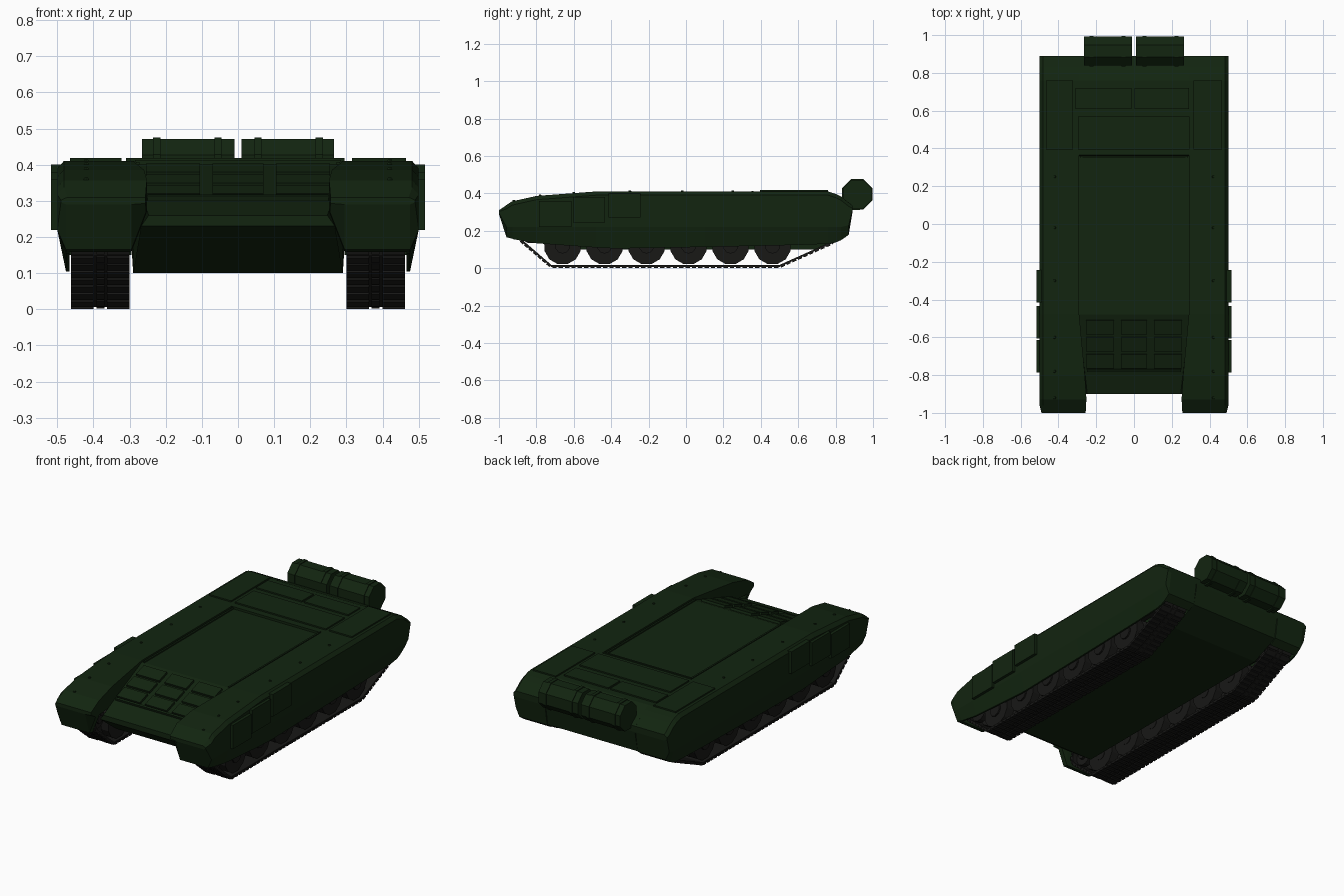
import bpy, bmesh, math
from mathutils import Vector, Matrix

if "Cube" in bpy.data.objects:
    bpy.data.objects.remove(bpy.data.objects["Cube"])


def paint(name, col):
    m = bpy.data.materials.new(name)
    m.diffuse_color = (*col, 1)
    m.use_nodes = True
    m.node_tree.nodes["Principled BSDF"].inputs["Base Color"].default_value = m.diffuse_color
    return m


GREEN = paint("dark_green", (0.006, 0.018, 0.005))
BLACK = paint("track_black", (0.009, 0.009, 0.008))


def finish(bm, name, mat):
    bmesh.ops.remove_doubles(bm, verts=bm.verts, dist=1e-5)
    bmesh.ops.recalc_face_normals(bm, faces=bm.faces)
    me = bpy.data.meshes.new(name)
    bm.to_mesh(me)
    bm.free()
    me.materials.append(mat)
    ob = bpy.data.objects.new(name, me)
    bpy.context.collection.objects.link(ob)
    return ob


def loft(bm, rings, closed=False):
    vs = [[bm.verts.new(p) for p in r] for r in rings]
    n = len(vs[0])
    for i in range(len(vs) if closed else len(vs) - 1):
        a, b = vs[i], vs[(i + 1) % len(vs)]
        for k in range(n):
            bm.faces.new((a[k], a[(k + 1) % n], b[(k + 1) % n], b[k]))
    if not closed:
        bm.faces.new(vs[0])
        bm.faces.new(vs[-1])


def box(bm, x, y, z, rot=None):
    c = Vector(((x[0] + x[1]) / 2, (y[0] + y[1]) / 2, (z[0] + z[1]) / 2))
    m = Matrix.Translation(c) @ (rot or Matrix())
    m = m @ Matrix.Diagonal((abs(x[1] - x[0]), abs(y[1] - y[0]), abs(z[1] - z[0]), 1))
    bmesh.ops.create_cube(bm, size=1, matrix=m)


def disc(bm, x, y, z, r, w, n, r2=None):
    # cylinder along x, with a flat side facing down
    m = Matrix.Translation((x, y, z)) @ Matrix.Rotation(math.pi / n, 4, 'X') @ Matrix.Rotation(math.pi / 2, 4, 'Y')
    bmesh.ops.create_cone(bm, cap_ends=True, segments=n, radius1=r, radius2=r if r2 is None else r2, depth=w, matrix=m)


# central hull: side profile (y, z, half width)
PROFILE = [(-.9, .26, .247), (-.9, .23, .268), (-.72, .1, .29), (.7, .1, .29), (.865, .178, .295),
           (.89, .30, .295), (.89, .335, .295), (.83, .382, .295), (.76, .41, .295), (.365, .41, .295),
           (.36, .40, .295), (-.48, .40, .295)]
bm = bmesh.new()
loft(bm, [[(s * w, y, z) for y, z, w in PROFILE] for s in (-1, 1)])
finish(bm, "hull", GREEN)

# fenders with hanging skirts: (y, top, skirt bottom, underside, inner x)
STATIONS = [(-1, .31, .29, .29, .256), (-.96, .337, .165, .165, .254), (-.93, .357, .158, .158, .252),
            (-.925, .358, .155, .27, .252), (-.8, .386, .133, .27, .26), (-.48, .41, .11, .27, .29),
            (-.38, .41, .105, .27, .29), (.1, .41, .113, .27, .29), (.6, .41, .124, .27, .29),
            (.76, .41, .13, .27, .29), (.80, .397, .137, .27, .29), (.83, .382, .15, .15, .29),
            (.87, .35, .178, .178, .29), (.89, .335, .30, .30, .29)]


def fender_section(y, zt, zb, zu, xi, s):
    ch = min(.02, (zt - zb) * .4)
    lo = max(.22, zb + (zt - zb) * .3)
    out = .49 if y < -.99 else .5
    pts = [(xi, zt), (out - .018, zt), (out, zt - ch), (out, lo), (.476, zb), (.466, zb),
           (.466, zu), (.295, zu), (xi, max(.27, zu + .003))]
    return [(s * x, y, z) for x, z in pts]


for s, side in ((1, "right"), (-1, "left")):
    bm = bmesh.new()
    loft(bm, [fender_section(*st, s) for st in STATIONS])
    finish(bm, f"fender_{side}", GREEN)

    # armour panels on the skirt
    bm = bmesh.new()
    for y0, z0, z1 in ((-.785, .22, .36), (-.605, .243, .38), (-.415, .27, .4)):
        box(bm, (s * .49, s * .517), (y0, y0 + .172), (z0, z1))
    finish(bm, f"skirt_panels_{side}", GREEN)

    # fender rivets following the top slope
    bm = bmesh.new()
    for y in (.73, .53, .25, -.02, -.3, -.6, -.78, -.92):
        for a, b in zip(STATIONS, STATIONS[1:]):
            if a[0] <= y <= b[0]:
                z = a[1] + (b[1] - a[1]) * (y - a[0]) / (b[0] - a[0])
        bmesh.ops.create_cone(bm, cap_ends=True, segments=6, radius1=.008, radius2=.006, depth=.006,
                              matrix=Matrix.Translation((s * .42, y, z + .002)))
    finish(bm, f"fender_rivets_{side}", GREEN)

    # road wheels, idler and sprocket
    bm = bmesh.new()
    for i in range(6):
        y = -.66 + i * .2245
        for x in (.338, .422):
            disc(bm, s * x, y, .118, .1, .05, 12)
        disc(bm, s * .38, y, .118, .035, .14, 10)
        disc(bm, s * .45, y, .118, .04, .012, 10)
    for y in (-.83, .74):
        for x in (.345, .415):
            disc(bm, s * x, y, .19, .058, .03, 12)
        disc(bm, s * .38, y, .19, .025, .13, 10)
    finish(bm, f"wheels_{side}", BLACK)

    # track path (y, z)
    path = [Vector((-.72, .012)), Vector((.5, .012))]
    for cy, a0, a1 in ((.74, -60, 90), (-.83, 90, 240)):
        for k in range(7):
            a = math.radians(a0 + (a1 - a0) * k / 6)
            path.append(Vector((cy + .065 * math.cos(a), .19 + .065 * math.sin(a))))
    bm = bmesh.new()
    rings = []
    n = len(path)
    for i, p in enumerate(path):
        t = (path[(i + 1) % n] - path[i - 1]).normalized()
        o = Vector((t.y, -t.x)) * .005
        rings.append([(s * x, *(p + o * k)) for x, k in ((.302, 1), (.46, 1), (.46, -1), (.302, -1))])
    loft(bm, rings, closed=True)
    # track shoes: two pads and a centre guide per link
    for i, p in enumerate(path):
        d = path[(i + 1) % n] - p
        count = max(1, round(d.length / .034))
        ang = math.atan2(d.y, d.x)
        nrm = Vector((d.y, -d.x)).normalized()
        for k in range(count):
            c = p + d * ((k + .5) / count) + nrm * .006
            for x0, x1, h in ((.30, .362, .011), (.37, .392, .008), (.40, .462, .011)):
                box(bm, (s * x0, s * x1), (c.x - .0115, c.x + .0115), (c.y - h / 2, c.y + h / 2),
                    Matrix.Rotation(ang, 4, 'X'))
    finish(bm, f"track_{side}", BLACK)

    # rear fuel drum with bands and bracket
    bm = bmesh.new()
    disc(bm, s * .138, .915, .395, .083, .256, 8)
    for x in (.055, .225):
        disc(bm, s * x, .915, .395, .0875, .02, 8)
        box(bm, (s * (x - .01), s * (x + .01)), (.84, .93), (.31, .335))
    finish(bm, f"fuel_drum_{side}", GREEN)

# raised deck plates at the rear
bm = bmesh.new()
for x, y in (((-.31, -.012), (.61, .72)), ((.002, .29), (.61, .72)), ((-.297, .295), (.395, .57)),
             ((.316, .465), (.395, .76)), ((-.465, -.322), (.395, .76))):
    box(bm, x, y, (.40, .418))
box(bm, (-.29, .29), (.775, .835), (.375, .387), Matrix.Rotation(-.38, 4, 'X'))
finish(bm, "deck_plates", GREEN)

# slim frame around the sunken centre deck
bm = bmesh.new()
box(bm, (-.285, .285), (.35, .36), (.395, .413))
for s in (-1, 1):
    box(bm, (s * .272, s * .282), (-.48, .355), (.395, .407))
finish(bm, "deck_frame", GREEN)

# armour bricks on the front slope
slope = math.atan2(.14, .42)
bm = bmesh.new()
for x in ((-.255, -.105), (-.07, .07), (.105, .255)):
    for y in (-.545, -.635, -.725):
        z = .40 + (y + .48) * math.tan(slope) + .005
        box(bm, x, (y - .038, y + .038), (z - .009, z + .009), Matrix.Rotation(slope, 4, 'X'))
z = .40 + (-.775 + .48) * math.tan(slope)
box(bm, (-.25, .25), (-.781, -.769), (z - .008, z + .014), Matrix.Rotation(slope, 4, 'X'))
finish(bm, "front_armour_bricks", GREEN)
